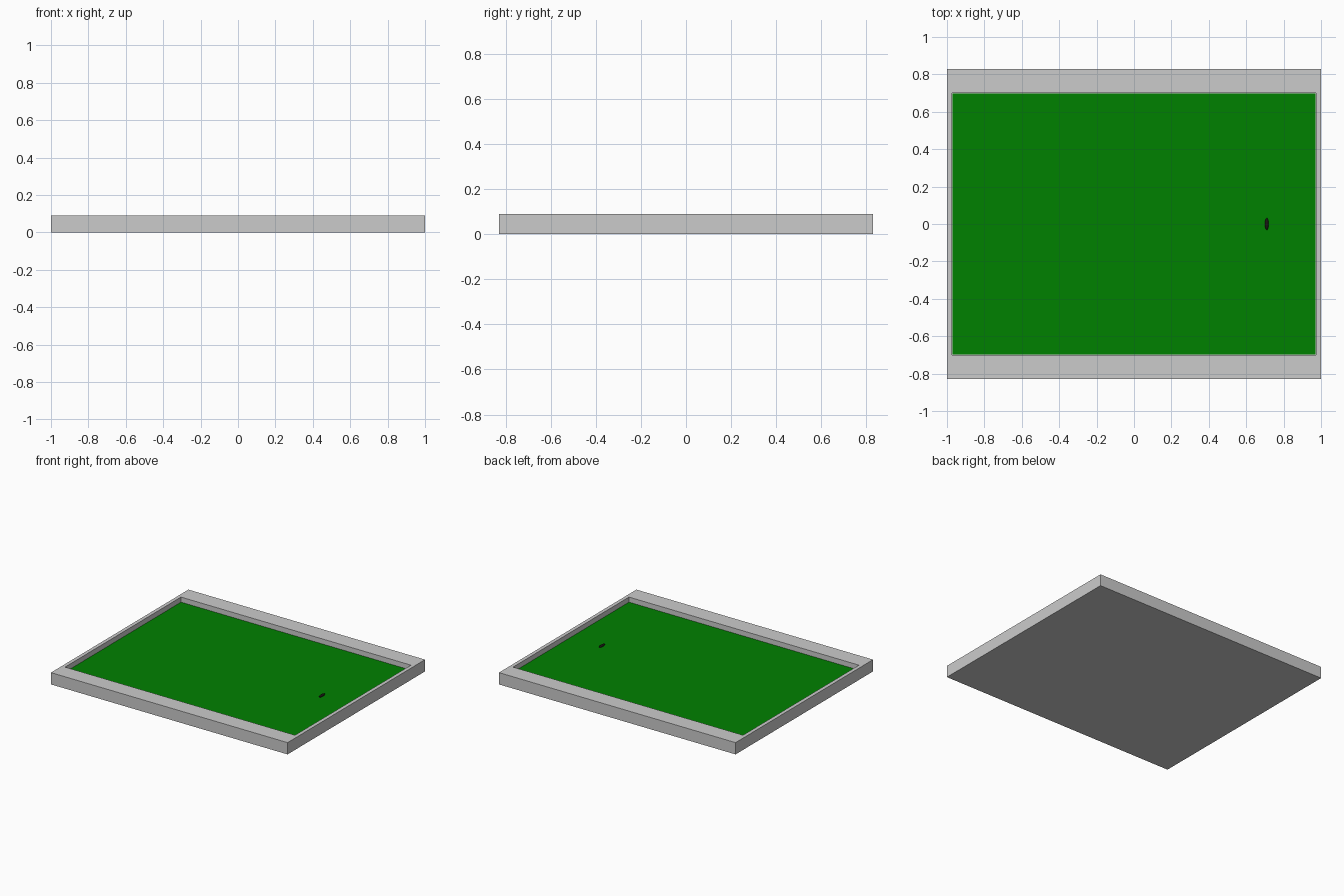
import bpy, bmesh
from mathutils import Vector

if "Cube" in bpy.data.objects:
    bpy.data.objects.remove(bpy.data.objects["Cube"])


def finish(name, bm, color=None):
    mesh = bpy.data.meshes.new(name)
    bmesh.ops.recalc_face_normals(bm, faces=bm.faces)
    bm.to_mesh(mesh)
    bm.free()
    obj = bpy.data.objects.new(name, mesh)
    bpy.context.collection.objects.link(obj)
    if color:
        mat = bpy.data.materials.new(name + "_color")
        mat.diffuse_color = color
        mat.use_nodes = True
        mat.node_tree.nodes["Principled BSDF"].inputs["Base Color"].default_value = mat.diffuse_color
        mesh.materials.append(mat)
    return obj


def box(hx, hy, z0, z1):
    bm = bmesh.new()
    bmesh.ops.create_cube(bm, size=2)
    for v in bm.verts:
        v.co = Vector((v.co.x * hx, v.co.y * hy, z1 if v.co.z > 0 else z0))
    return bm


# tray: solid block with a rectangular recess in the top
HX, HY, TOP, FLOOR = 1.0, 0.83, 0.09, 0.045
IX, IY = 0.972, 0.70
bm = box(HX, HY, 0, TOP)
bm.normal_update()
top = max(bm.faces, key=lambda f: f.normal.z)
bmesh.ops.inset_individual(bm, faces=[top], thickness=0.02)
for v in top.verts:
    v.co.x = IX if v.co.x > 0 else -IX
    v.co.y = IY if v.co.y > 0 else -IY
floor = bmesh.ops.extrude_discrete_faces(bm, faces=[top])["faces"][0]
for v in floor.verts:
    v.co.z = FLOOR
finish("tray", bm)

# green playing surface lying in the recess
finish("green_field", box(IX - 0.001, IY - 0.001, FLOOR, 0.052), (0.0, 0.22, 0.0, 1))

# small dark ball, elongated along y
bm = bmesh.new()
bmesh.ops.create_uvsphere(bm, u_segments=16, v_segments=10, radius=1)
for v in bm.verts:
    x, y, z = v.co
    v.co = Vector((0.71 + x * 0.01, z * 0.032, 0.056 + y * 0.01))
for f in bm.faces:
    f.smooth = True
finish("ball", bm, (0.01, 0.008, 0.006, 1))
